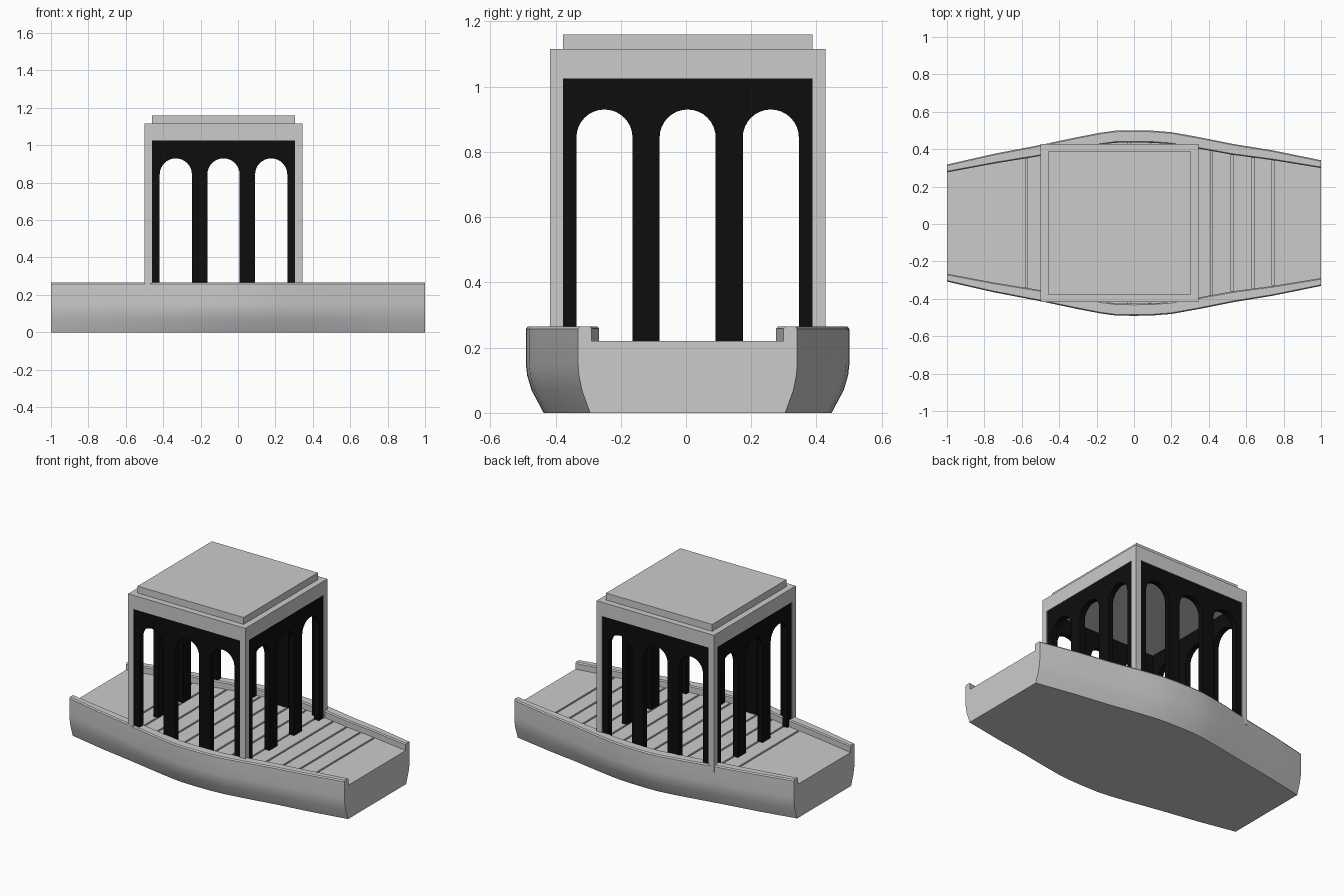
import bpy, bmesh, math
from mathutils import Matrix, Vector

if "Cube" in bpy.data.objects:
    bpy.data.objects.remove(bpy.data.objects["Cube"])

CY = 0.005                      # hull and pavilion centre line
PX = -0.0775                    # pavilion centre in x
DECK, RAIL = 0.22, 0.265
HALF, POST = 0.4225, 0.04       # pavilion half width, post size

black = bpy.data.materials.new("black_paint")
black.diffuse_color = (0.004, 0.004, 0.004, 1)
black.use_nodes = True
black.node_tree.nodes["Principled BSDF"].inputs["Base Color"].default_value = black.diffuse_color


def finish(bm, name, mat=None):
    bmesh.ops.recalc_face_normals(bm, faces=bm.faces)
    me = bpy.data.meshes.new(name)
    bm.to_mesh(me)
    bm.free()
    ob = bpy.data.objects.new(name, me)
    bpy.context.collection.objects.link(ob)
    if mat:
        me.materials.append(mat)
    return ob


def add_box(bm, x0, x1, y0, y1, z0, z1):
    m = Matrix.Translation(((x0 + x1) / 2, (y0 + y1) / 2, (z0 + z1) / 2))
    m = m @ Matrix.Diagonal((x1 - x0, y1 - y0, z1 - z0, 1))
    bmesh.ops.create_cube(bm, size=1, matrix=m)


# Hull plan: (x, half width)
plan = [(-1, .313), (-.75, .37), (-.5, .418), (-.3, .46), (-.18, .483), (-.1, .494),
        (0, .496), (.1, .494), (.2, .486), (.345, .46), (.53, .423), (.745, .388), (1, .336)]


def half_width(x):
    for (xa, a), (xb, b) in zip(plan, plan[1:]):
        if x <= xb:
            return a + (b - a) * (x - xa) / (xb - xa)


def inset(x):
    return 0.065 - 0.023 * x * x


# Hull: lofted cross-sections with raised bulwarks
bm = bmesh.new()
rings = []
for x, w in plan:
    i = w - inset(x)
    side = [(w * .89, 0), (w * .965, .07), (w * .992, .115), (w, .15), (w, .257), (w - .006, RAIL),
            (i + .006, RAIL), (i, .258), (i, DECK)]
    pts = side + [(-y, z) for y, z in reversed(side)]
    rings.append([bm.verts.new((x, y + CY, z)) for y, z in pts])
n = len(rings[0])
for a, b in zip(rings, rings[1:]):
    for k in range(n):
        bm.faces.new((a[k], a[(k + 1) % n], b[(k + 1) % n], b[k]))
bm.faces.new(rings[0])
bm.faces.new(rings[-1])
hull = finish(bm, "hull")

# Plank grooves cut across the deck
bm = bmesh.new()
for k in range(13):
    x = -0.575 + 0.11 * k
    h = half_width(x) - inset(x) - .001
    add_box(bm, x - .006, x + .006, CY - h, CY + h, DECK - .012, DECK + .01)
cutter = finish(bm, "groove_cutter")
cutter.hide_render = True
cutter.hide_set(True)
mod = hull.modifiers.new("grooves", 'BOOLEAN')
mod.operation = 'DIFFERENCE'
mod.solver = 'EXACT'
mod.object = cutter
bpy.context.view_layer.objects.active = hull
hull.select_set(True)
bpy.ops.object.modifier_apply(modifier=mod.name)
bpy.data.objects.remove(cutter)
bpy.ops.object.shade_smooth_by_angle(angle=math.radians(30))

# Pavilion frame: corner posts, top beam and roof slab
bm = bmesh.new()
for sx in (-1, 1):
    for sy in (-1, 1):
        cx, cy = PX + sx * (HALF - POST / 2), CY + sy * (HALF - POST / 2)
        add_box(bm, cx - POST / 2, cx + POST / 2, cy - POST / 2, cy + POST / 2, DECK, 1.025)
finish(bm, "corner_posts")
bm = bmesh.new()
add_box(bm, PX - HALF, PX + HALF, CY - HALF, CY + HALF, 1.025, 1.115)
finish(bm, "top_beam")
R = HALF - POST
bm = bmesh.new()
add_box(bm, PX - R, PX + R, CY - R, CY + R, 1.115, 1.16)
finish(bm, "roof_slab")

# Arcade panels: comb outline with three arches, one per side
r, spring = 0.086, 0.844
outline = [(R, DECK), (R, 1.025), (-R, 1.025), (-R, DECK)]
for c in (-.255, 0, .255):
    outline.append((c - r, DECK))
    outline += [(c - r * math.cos(math.pi * k / 16), spring + r * math.sin(math.pi * k / 16)) for k in range(17)]
    outline.append((c + r, DECK))
for q, name in enumerate(("front", "right", "back", "left")):
    bm = bmesh.new()
    f = bm.faces.new([bm.verts.new((u, -HALF + .004, z)) for u, z in outline])
    ext = bmesh.ops.extrude_face_region(bm, geom=[f], use_keep_orig=True)
    vs = [v for v in ext["geom"] if isinstance(v, bmesh.types.BMVert)]
    bmesh.ops.translate(bm, verts=vs, vec=Vector((0, POST - .004, 0)))
    bm.transform(Matrix.Translation((PX, CY, 0)) @ Matrix.Rotation(q * math.pi / 2, 4, 'Z'))
    ob = finish(bm, name + "_arcade", black)
    bpy.ops.object.select_all(action='DESELECT')
    bpy.context.view_layer.objects.active = ob
    ob.select_set(True)
    bpy.ops.object.shade_smooth_by_angle(angle=math.radians(30))
